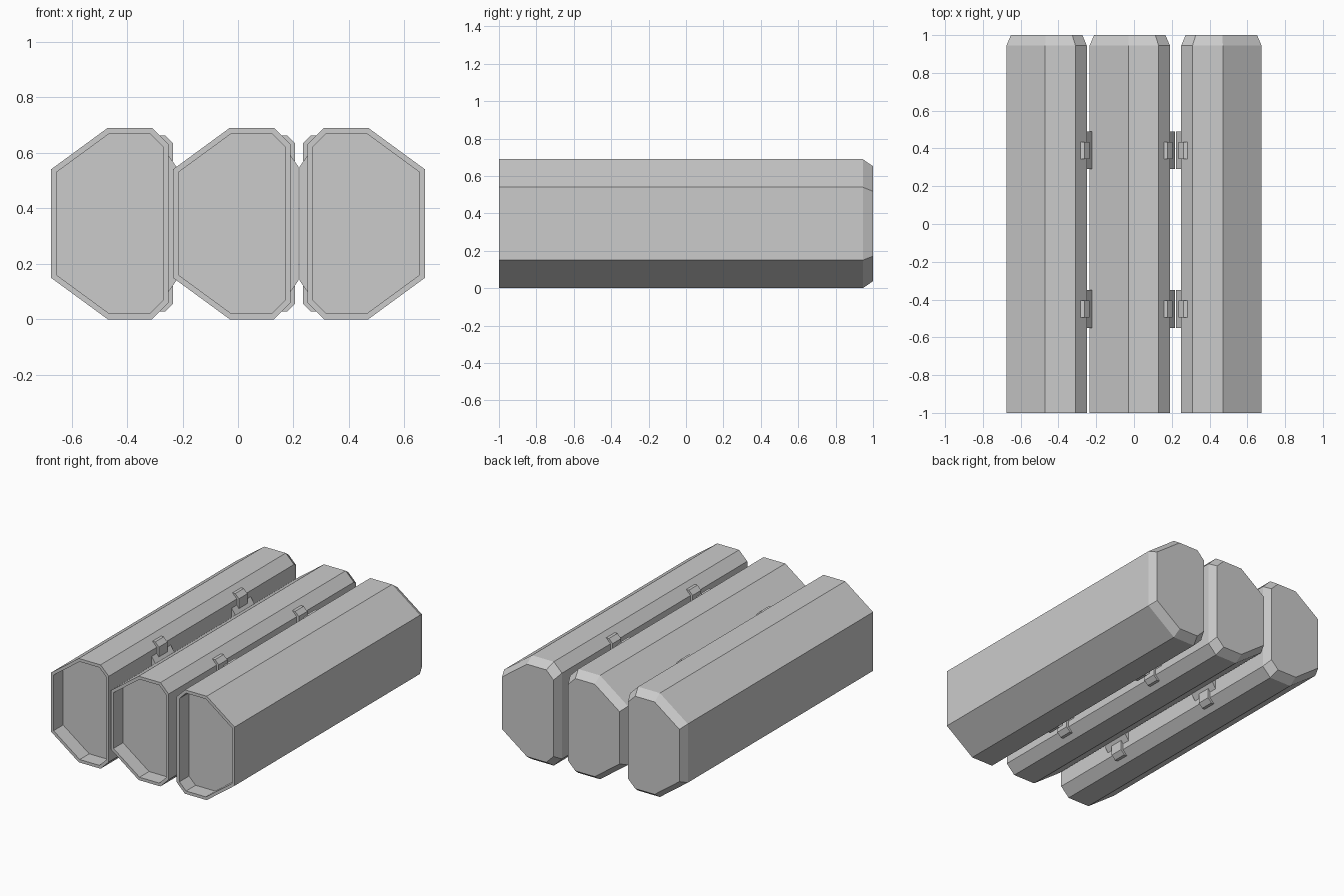
import bpy, bmesh
from mathutils import Vector

if "Cube" in bpy.data.objects:
    bpy.data.objects.remove(bpy.data.objects["Cube"])

CX, CZ = -0.4625, 0.345  # centre of the left tube section


def make_object(name, rings, flip):
    """Skin closed rings of 3D points and cap both ends; flip mirrors across x."""
    bm = bmesh.new()
    loops = [[bm.verts.new(p) for p in ring] for ring in rings]
    n = len(loops[0])
    for a, b in zip(loops, loops[1:]):
        for i in range(n):
            j = (i + 1) % n
            bm.faces.new((a[i], a[j], b[j], b[i]))
    bm.faces.new(loops[0])
    bm.faces.new(loops[-1])
    if flip:
        for v in bm.verts:
            v.co.x = -v.co.x
    bmesh.ops.recalc_face_normals(bm, faces=bm.faces)
    mesh = bpy.data.meshes.new(name)
    bm.to_mesh(mesh)
    bm.free()
    obj = bpy.data.objects.new(name, mesh)
    bpy.context.collection.objects.link(obj)
    return obj


def inset(points, d):
    """Offset a convex counter-clockwise profile inwards by d."""
    pts = [Vector(p) for p in points]
    out = []
    for i, p in enumerate(pts):
        e1 = (p - pts[i - 1]).normalized()
        e2 = (pts[(i + 1) % len(pts)] - p).normalized()
        n1, n2 = Vector((-e1.y, e1.x)), Vector((-e2.y, e2.x))
        out.append(p + (n1 + n2) * d / (1 + n1.dot(n2)))
    return out


def ring(points, y, dx):
    return [(p[0] + dx, y, p[1]) for p in points]


# Tube section, counter-clockwise in x, z
TUBE = [(-0.675, 0.15), (-0.47, 0), (-0.31, 0), (-0.25, 0.06),
        (-0.25, 0.63), (-0.31, 0.69), (-0.47, 0.69), (-0.675, 0.54)]
BACK = [(CX + (x - CX) * 0.89, CZ + (z - CZ) * 0.89) for x, z in TUBE]
# Spacer between tubes and the clip gripping the chamfered corner
SPACER = [(-0.26, 0.10), (-0.25, 0.10), (-0.222, 0.14),
          (-0.222, 0.55), (-0.25, 0.59), (-0.26, 0.59)]
CLIP = [(-0.285, 0.65), (-0.26, 0.57), (-0.235, 0.57),
        (-0.235, 0.635), (-0.262, 0.662), (-0.282, 0.662)]
LOW_CLIP = [(x, 0.69 - z) for x, z in CLIP]


def prism(name, profile, y, half, dx, flip):
    make_object(name, [ring(profile, y - half, dx), ring(profile, y + half, dx)], flip)


for side, dx, flip in (("left", 0, False), ("middle", 0.44, False), ("right", 0, True)):
    # Tube: recessed front, straight body, chamfered back end
    lip = inset(TUBE, 0.02)
    make_object(side + "_tube", [ring(lip, -0.90, dx), ring(lip, -1, dx), ring(TUBE, -1, dx),
                                 ring(TUBE, 0.945, dx), ring(BACK, 1, dx)], flip)
    # Brackets holding neighbouring tubes together
    for end, y in (("front", -0.45), ("back", 0.39)):
        prism(f"{side}_{end}_spacer", SPACER, y, 0.10, dx, flip)
        prism(f"{side}_{end}_upper_clip", CLIP, y, 0.045, dx, flip)
        prism(f"{side}_{end}_lower_clip", LOW_CLIP, y, 0.045, dx, flip)
